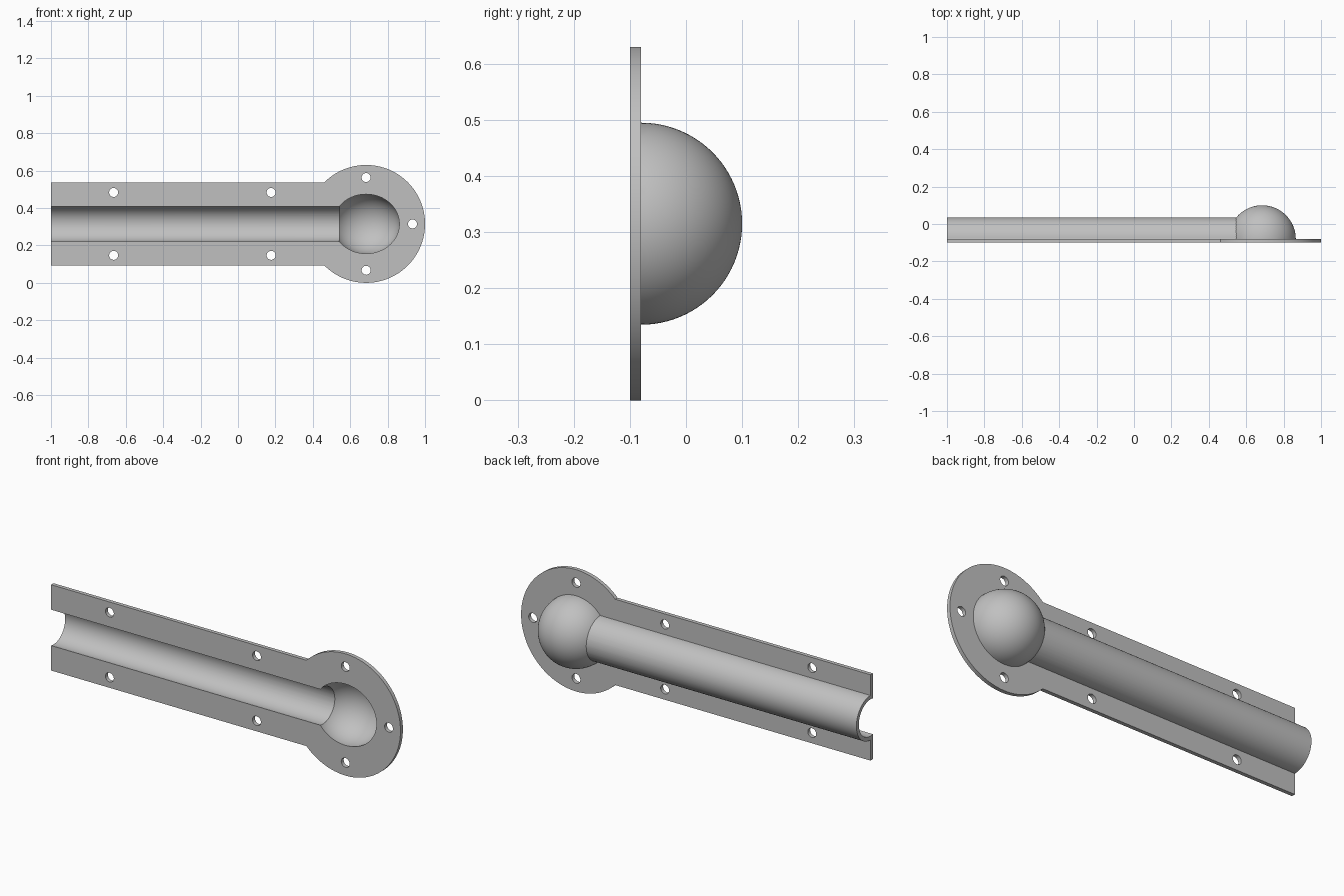
import bpy, bmesh, math
from mathutils import Matrix, Vector

cube = bpy.data.objects.get("Cube")
if cube:
    bpy.data.objects.remove(cube, do_unlink=True)

BALL_X, MID_Z = 0.685, 0.315      # ball centre
FRONT, BACK = -0.10, -0.08        # flange faces
DISC_R, STRIP_H = 0.315, 0.222    # flange outline

grey = bpy.data.materials.new("plain grey")
grey.use_nodes = True
grey.diffuse_color = (0.53, 0.53, 0.53, 1)
grey.node_tree.nodes["Principled BSDF"].inputs["Base Color"].default_value = (0.53, 0.53, 0.53, 1)


def finish(name, bm):
    bmesh.ops.recalc_face_normals(bm, faces=bm.faces)
    mesh = bpy.data.meshes.new(name)
    bm.to_mesh(mesh)
    bm.free()
    mesh.materials.append(grey)
    obj = bpy.data.objects.new(name, mesh)
    bpy.context.collection.objects.link(obj)
    return obj


def cylinder(name, start, end, radius, sides):
    a, b = Vector(start), Vector(end)
    turn = (b - a).to_track_quat('Z', 'Y').to_matrix().to_4x4()
    bm = bmesh.new()
    bmesh.ops.create_cone(bm, cap_ends=True, segments=sides, radius1=radius, radius2=radius,
                          depth=(b - a).length, matrix=Matrix.Translation((a + b) / 2) @ turn)
    return finish(name, bm)


def ball(name, size):
    bm = bmesh.new()
    place = Matrix.Translation((BALL_X, BACK, MID_Z)) @ Matrix.Diagonal((*size, 1))
    bmesh.ops.create_uvsphere(bm, u_segments=96, v_segments=48, radius=1,
                              matrix=place @ Matrix.Rotation(math.pi / 2, 4, 'X'))
    return finish(name, bm)


def boolean(target, tool, operation):
    mod = target.modifiers.new(operation.lower(), 'BOOLEAN')
    mod.operation, mod.object, mod.solver = operation, tool, 'EXACT'
    bpy.context.view_layer.objects.active = target
    bpy.ops.object.modifier_apply(modifier=mod.name)
    bpy.data.objects.remove(tool, do_unlink=True)


# Flange: a strip running into a disc, extruded
corner = math.pi - math.asin(STRIP_H / DISC_R)
steps = 96
outline = [(-1, MID_Z - STRIP_H)]
for i in range(steps + 1):
    t = -corner + 2 * corner * i / steps
    outline.append((BALL_X + DISC_R * math.cos(t), MID_Z + DISC_R * math.sin(t)))
outline.append((-1, MID_Z + STRIP_H))
bm = bmesh.new()
face = bm.faces.new([bm.verts.new((x, FRONT, z)) for x, z in outline])
grown = bmesh.ops.extrude_face_region(bm, geom=[face])
bmesh.ops.translate(bm, vec=(0, BACK - FRONT, 0),
                    verts=[v for v in grown["geom"] if isinstance(v, bmesh.types.BMVert)])
body = finish("flanged_half_shell", bm)

# Rounded housing: ball and tube, trimmed inside the flange thickness
housing = ball("ball_housing", (0.18, 0.18, 0.18))
boolean(housing, cylinder("tube_housing", (-1, BACK, MID_Z), (BALL_X, BACK, MID_Z), 0.115, 96), 'UNION')
bm = bmesh.new()
bmesh.ops.create_cube(bm, size=4, matrix=Matrix.Translation((0, BACK - 0.007 - 2, 0)))
boolean(housing, finish("trim_block", bm), 'DIFFERENCE')
boolean(body, housing, 'UNION')

# Hollow channel and ball socket
boolean(body, cylinder("channel", (-1.1, BACK, MID_Z), (BALL_X, BACK, MID_Z), 0.095, 96), 'DIFFERENCE')
boolean(body, ball("socket", (0.179, 0.155, 0.16)), 'DIFFERENCE')

# Bolt holes along the strip and around the disc
holes = [(x, MID_Z + s * 0.168) for x in (-0.665, 0.177) for s in (-1, 1)]
holes += [(BALL_X + 0.248 * math.cos(a), MID_Z + 0.248 * math.sin(a))
          for a in (-math.pi / 2, 0, math.pi / 2)]
for x, z in holes:
    boolean(body, cylinder("bolt_hole", (x, FRONT - 0.05, z), (x, BACK + 0.05, z), 0.024, 32), 'DIFFERENCE')

bpy.ops.object.select_all(action='DESELECT')
body.select_set(True)
bpy.context.view_layer.objects.active = body
bpy.ops.object.shade_smooth_by_angle(angle=math.radians(30))
